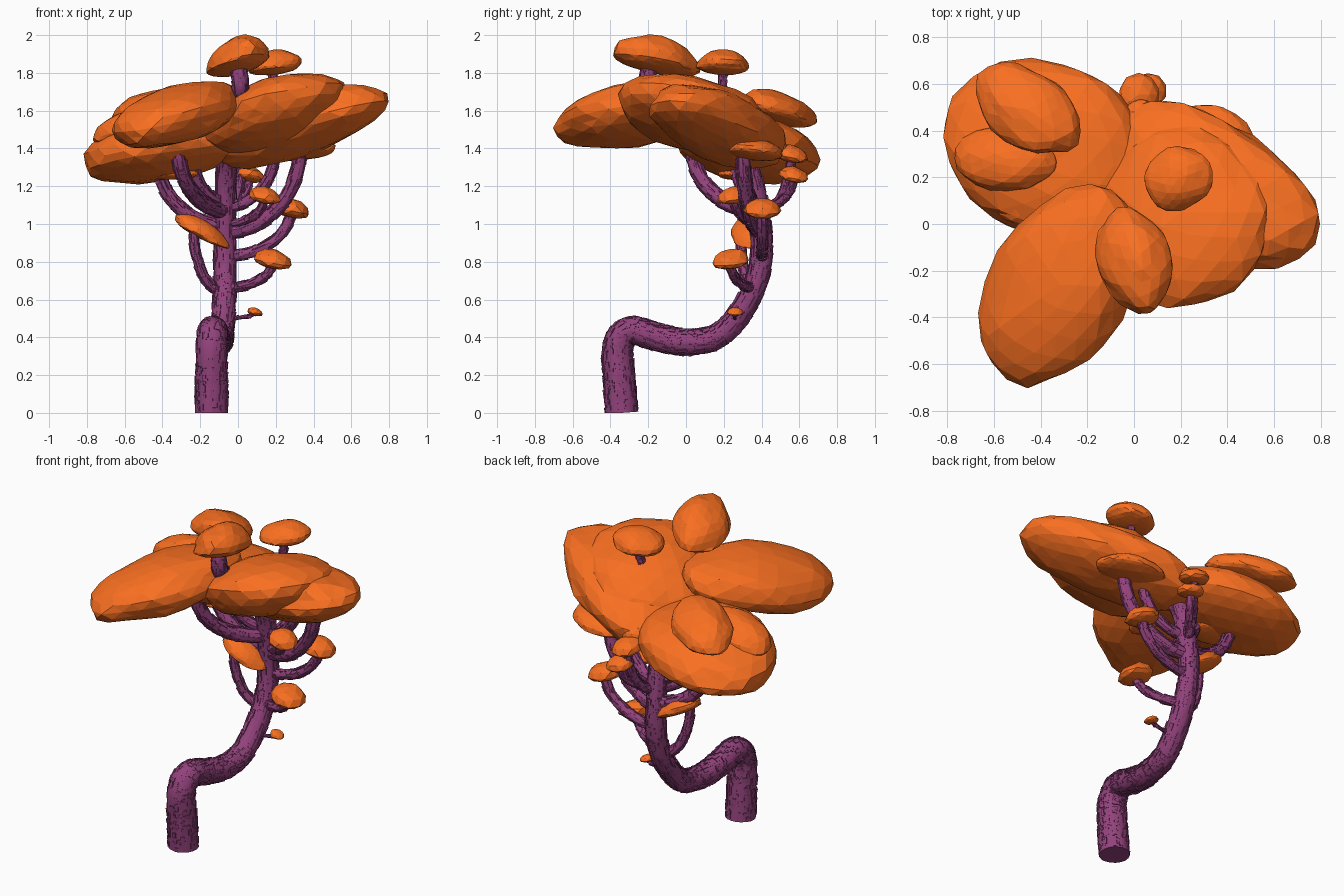
import bpy, bmesh, math, random
from mathutils import Vector, Matrix, noise

if "Cube" in bpy.data.objects:
    bpy.data.objects.remove(bpy.data.objects["Cube"])

random.seed(4)


def material(name, color):
    m = bpy.data.materials.new(name)
    m.diffuse_color = color
    m.use_nodes = True
    m.node_tree.nodes["Principled BSDF"].inputs["Base Color"].default_value = m.diffuse_color
    return m


BARK = material("purple_bark", (0.29, 0.055, 0.2, 1))
LEAF = material("orange_foliage", (0.95, 0.16, 0.015, 1))


def finish(bm, name, mat, smooth=False):
    bmesh.ops.recalc_face_normals(bm, faces=bm.faces)
    me = bpy.data.meshes.new(name)
    bm.to_mesh(me)
    bm.free()
    me.materials.append(mat)
    ob = bpy.data.objects.new(name, me)
    bpy.context.collection.objects.link(ob)
    if smooth:
        bpy.ops.object.select_all(action='DESELECT')
        ob.select_set(True)
        bpy.context.view_layer.objects.active = ob
        bpy.ops.object.shade_smooth_by_angle(angle=math.radians(35))
    return ob


def spline(pts, steps=9):
    """Catmull-Rom curve through points."""
    p = [Vector(q) for q in pts]
    p = [2 * p[0] - p[1]] + p + [2 * p[-1] - p[-2]]
    out = []
    for i in range(1, len(p) - 2):
        a, b, c, d = p[i - 1:i + 3]
        for s in range(steps):
            t = s / steps
            out.append((2 * b + (c - a) * t + (2 * a - 5 * b + 4 * c - d) * t * t
                        + (3 * b - a - 3 * c + d) * t ** 3) / 2)
    return out + [p[-2]]


def limb(name, path, r0, r1, sides, plates):
    """Tapered tube along a path, covered with raised bark plates."""
    n = len(path)
    frames, u = [], Vector((1, 0.1, 0.01))
    for i in range(n):
        t = (path[min(i + 1, n - 1)] - path[max(i - 1, 0)]).normalized()
        u = (u - t * u.dot(t)).normalized()
        frames.append((path[i], u, t.cross(u)))

    def radius(f):
        return r0 + (r1 - r0) * f / (n - 1)

    def at(f, ang, lift):
        i = min(int(f), n - 2)
        c, v, w = (a.lerp(b, f - i) for a, b in zip(frames[i], frames[i + 1]))
        q = c + (v * math.cos(ang) + w * math.sin(ang)) * (radius(f) + lift)
        q.z = max(q.z, 0)
        return q

    bm = bmesh.new()
    rings = [[bm.verts.new(at(i, math.tau * j / sides, 0)) for j in range(sides)] for i in range(n)]
    for a, b in zip(rings, rings[1:]):
        for j in range(sides):
            k = (j + 1) % sides
            bm.faces.new((a[j], a[k], b[k], b[j]))
    bm.faces.new(rings[0])
    bm.faces.new(rings[-1])
    # bark plates
    for _ in range(plates):
        f = random.uniform(0, n - 1.6)
        g = min(f + random.uniform(0.8, 2.6), n - 1)
        ang = random.uniform(0, math.tau)
        half = random.uniform(0.005, 0.012) / radius(f)
        top = random.uniform(0.001, 0.004)
        a, b = ([bm.verts.new(at(e, ang - half, -.006)), bm.verts.new(at(e, ang + half, -.006)),
                 bm.verts.new(at(e, ang + half, h)), bm.verts.new(at(e, ang - half, h))]
                for e, h in ((f, top), (g, top * 2)))
        bm.faces.new(a)
        bm.faces.new(b)
        for j in range(4):
            k = (j + 1) % 4
            bm.faces.new((a[j], a[k], b[k], b[j]))
    return finish(bm, name, BARK, True)


def cap(name, c, r, yaw=0, slope=(0, 0), under=0.55):
    """Faceted foliage pad: domed top, shallower underside, sheared to its tilt."""
    bm = bmesh.new()
    bmesh.ops.create_icosphere(bm, subdivisions=3 if r[0] > .12 else 2, radius=1)
    R = Matrix.Rotation(math.radians(yaw), 3, 'Z')
    off = Vector(c) * 7
    for v in bm.verts:
        d = v.co.copy()
        d *= 1 + 0.10 * noise.noise(d * 1.6 + off) + random.uniform(-0.012, 0.012)
        if d.z < 0:
            d.z *= under
        p = R @ Vector((d.x * r[0], d.y * r[1], d.z * r[2]))
        p.z += p.x * slope[0] + p.y * slope[1]
        v.co = p + Vector(c)
    return finish(bm, name, LEAF)


# S-shaped trunk running up to the highest foliage pad
trunk = spline([(-.14, -.34, 0), (-.14, -.355, .2), (-.14, -.36, .36), (-.135, -.29, .435),
                (-.12, -.13, .395), (-.1, .03, .375), (-.085, .2, .43), (-.07, .36, .66),
                (-.07, .4, .93), (-.06, .32, 1.32), (-.03, .1, 1.5), (.01, -.18, 1.7), (0, -.19, 1.86)])
limb("trunk", trunk, .088, .04, 18, 1300)

# Branches sweep out of the trunk and turn upward: start height, tip, radius, pad size at the tip
branches = [
    (.64, (-.235, .29, .96), .028, 0),
    (.66, (.185, .235, .8), .026, .1),
    (.83, (.28, .405, 1.07), .03, .1),
    (.96, (.33, .3, 1.4), .04, 0),
    (.99, (-.43, .35, 1.36), .038, 0),
    (1.07, (-.32, .03, 1.42), .042, 0),
    (1.09, (.2, .31, 1.4), .03, 0),
    (1.12, (-.24, .26, 1.36), .032, 0),
    (1.06, (.02, .555, 1.36), .027, .09),
    (1.0, (.14, .25, 1.14), .023, .085),
    (1.08, (.06, .57, 1.25), .023, .08),
    (.5, (.09, .26, .53), .011, .042),
]
for i, (z, tip, r, pad) in enumerate(branches):
    start = min(trunk[len(trunk) // 2:], key=lambda q: abs(q.z - z)).copy()
    start.z = z
    d = Vector(tip) - start
    path = [start + Vector((d.x * math.sin(t), d.y * math.sin(t), d.z * (1 - math.cos(t))))
            for t in (math.pi / 2 * k / 16 for k in range(17))]
    limb(f"branch_{i + 1}", path, r, r * .85, 10, int(r * 3500))
    if pad:
        out = Vector((d.x, d.y)).normalized() * -.2
        cap(f"branch_pad_{i + 1}", tip, (pad, pad, pad * .68), 0, out)

# Short stems poking through the canopy
limb("stem_right", spline([(.17, .18, 1.6), (.19, .2, 1.84)]), .025, .02, 10, 40)
limb("stem_back_left", spline([(-.44, .44, 1.4), (-.46, .48, 1.6)]), .03, .025, 10, 30)

# Large canopy masses
cap("canopy_front", (-.32, -.26, 1.57), (.46, .3, .175), 61, (.19, .08), .85)
cap("canopy_centre", (.2, .05, 1.565), (.38, .41, .205), 0, (.25, -.19), .8)
cap("canopy_right", (.31, .17, 1.51), (.535, .28, .18), -29, (.24, -.12), .9)
cap("canopy_back_left", (-.39, .33, 1.385), (.44, .37, .18), -14, (.14, -.1), .85)

# Smaller pads around and below the canopy
cap("top_pad", (0, -.155, 1.85), (.23, .155, .14), 107, (.18, -.16), .35)
cap("upper_right_pad", (.19, .195, 1.835), (.15, .135, .085), 20, (.1, -.03))
cap("back_left_pad", (-.455, .49, 1.59), (.25, .165, .11), -35, (.1, -.2))
cap("left_pad", (-.55, .28, 1.5), (.22, .14, .11), 0, (.25, -.1))
cap("left_inner_pad", (-.45, .1, 1.43), (.14, .12, .09))
cap("under_right_pad", (.33, .36, 1.38), (.2, .15, .075), -20, (.08, -.08))
cap("back_pad", (.03, .46, 1.4), (.08, .08, .07))
cap("low_left_pad", (-.19, .35, .95), (.14, .11, .08), 0, (-.5, .1), .4)
cap("under_left_pad", (-.34, .26, 1.26), (.13, .09, .035), 0, (.05, 0), .7)
